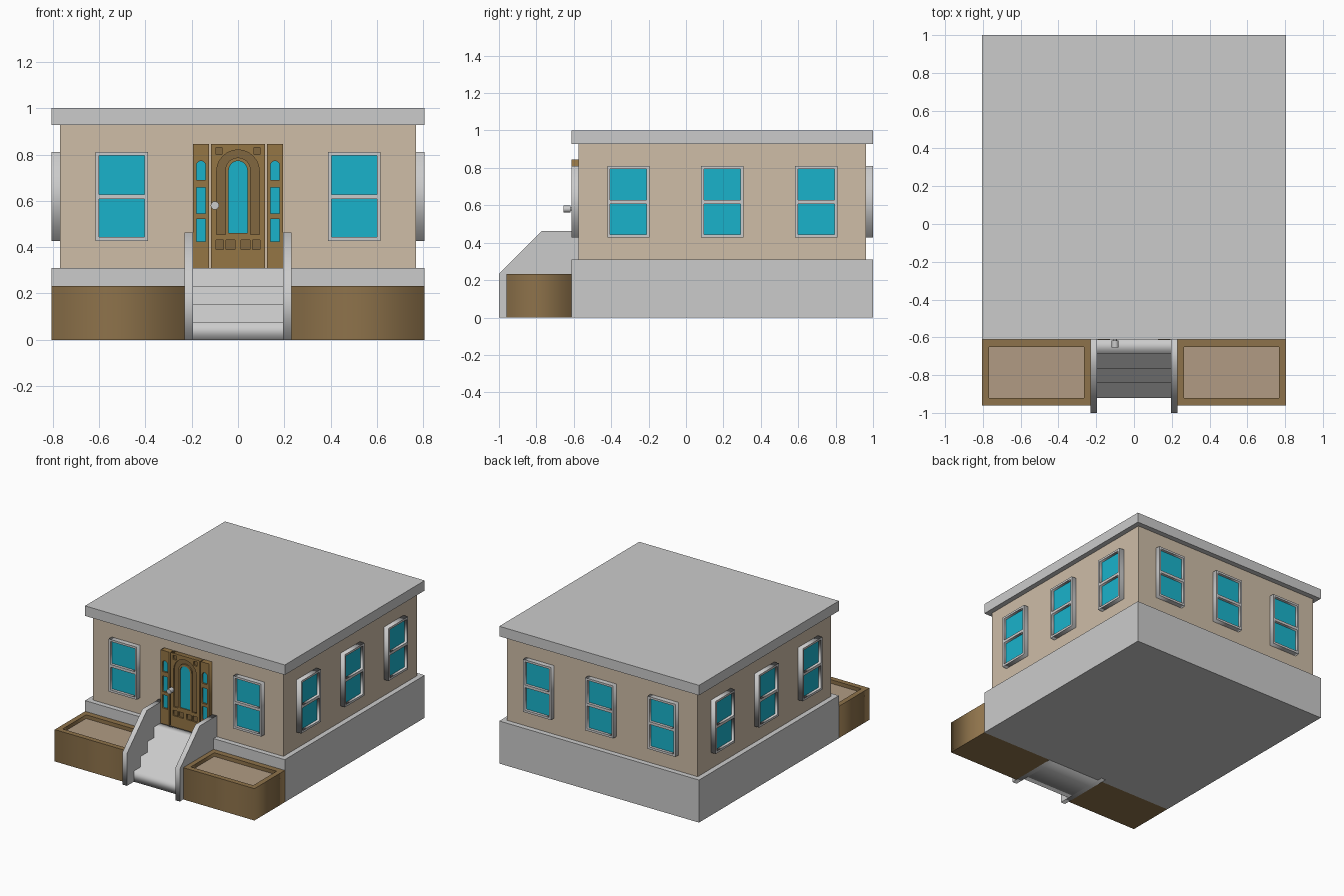
import bpy, bmesh
from math import pi, sin, cos
from mathutils import Matrix

if "Cube" in bpy.data.objects:
    bpy.data.objects.remove(bpy.data.objects["Cube"])

T = Matrix.Translation
CY, W = 0.194, 0.768      # centre of the house in y, half width of the walls


def material(name, rgb):
    m = bpy.data.materials.new(name)
    m.diffuse_color = (*rgb, 1)
    m.use_nodes = True
    m.node_tree.nodes["Principled BSDF"].inputs["Base Color"].default_value = m.diffuse_color
    return m


TAN = material("wall_tan", (0.62, 0.51, 0.39))
BROWN = material("planter_brown", (0.27, 0.17, 0.07))
WOOD = material("door_wood", (0.30, 0.18, 0.06))
DARK = material("door_panel_wood", (0.22, 0.135, 0.05))
SOIL = material("soil", (0.44, 0.33, 0.23))
GLASS = material("glass", (0.01, 0.45, 0.60))


def add(name, bm, mat=None):
    bmesh.ops.remove_doubles(bm, verts=bm.verts, dist=1e-5)
    bmesh.ops.recalc_face_normals(bm, faces=bm.faces)
    me = bpy.data.meshes.new(name)
    bm.to_mesh(me)
    bm.free()
    ob = bpy.data.objects.new(name, me)
    bpy.context.collection.objects.link(ob)
    if mat:
        me.materials.append(mat)
    return ob


def box(name, lo, hi, mat=None):
    bm = bmesh.new()
    size = [b - a for a, b in zip(lo, hi)]
    mid = [(a + b) / 2 for a, b in zip(lo, hi)]
    bmesh.ops.create_cube(bm, size=1, matrix=T(mid) @ Matrix.Diagonal((*size, 1)))
    return add(name, bm, mat)


def plate(name, outlines, d0, d1, matrix, mat=None):
    """Flat shape (first outline, then holes) extruded from depth d0 to d1."""
    cu = bpy.data.curves.new(name, 'CURVE')
    cu.dimensions = '2D'
    cu.fill_mode = 'BOTH'
    cu.extrude = (d1 - d0) / 2
    for pts in outlines:
        sp = cu.splines.new('POLY')
        sp.points.add(len(pts) - 1)
        for p, (u, v) in zip(sp.points, pts):
            p.co = (u, v, 0, 1)
        sp.use_cyclic_u = True
    tmp = bpy.data.objects.new(name, cu)
    me = bpy.data.meshes.new_from_object(tmp)
    me.transform(matrix @ T((0, 0, (d0 + d1) / 2)))
    bm = bmesh.new()
    bm.from_mesh(me)
    bpy.data.objects.remove(tmp)
    bpy.data.curves.remove(cu)
    bpy.data.meshes.remove(me)
    return add(name, bm, mat)


def rect(u0, u1, v0, v1):
    return [(u0, v0), (u1, v0), (u1, v1), (u0, v1)]


def arch(c, r, v0, v1, n=12):
    """Upright opening with a round top."""
    top = [(c + r * cos(pi * i / n), v1 - r + r * sin(pi * i / n)) for i in range(n + 1)]
    return [(c - r, v0), (c + r, v0)] + top


def wall_frame(angle):
    """Local x runs along the wall, y up, z outwards; angle 0 is the front."""
    return (T((0, CY, 0)) @ Matrix.Rotation(angle, 4, 'Z') @ T((0, -W, 0))
            @ Matrix.Rotation(pi / 2, 4, 'X'))


SIDE = Matrix.Rotation(pi / 2, 4, 'Z') @ Matrix.Rotation(pi / 2, 4, 'X')  # y, z profiles

# main body
box("foundation", (-0.805, -0.611, 0), (0.805, 1, 0.31))
box("walls", (-W, CY - W, 0.31), (W, CY + W, 0.93), TAN)
box("roof_slab", (-0.805, -0.611, 0.927), (0.805, 1, 1))

# windows on all four walls
for k, side in enumerate(("front", "right", "back", "left")):
    M = wall_frame(k * pi / 2)
    for i, u in enumerate((-0.502, 0.502) if k == 0 else (-0.502, 0, 0.502)):
        plate(f"{side}_window_frame_{i}",
              [rect(u - 0.113, u + 0.113, 0.427, 0.81),
               rect(u - 0.098, u + 0.098, 0.443, 0.608),
               rect(u - 0.098, u + 0.098, 0.628, 0.795)], 0, 0.037, M)
        plate(f"{side}_window_glass_{i}",
              [rect(u - 0.1, u + 0.1, 0.44, 0.798)], 0, 0.017, M, GLASS)

# door leaf: face with panel openings over a darker backing
F = wall_frame(0)
panels = [rect(s * a, s * b, 0.39, 0.43) for s in (-1, 1) for a, b in ((0.012, 0.052), (0.062, 0.095))]
panels += [rect(s * 0.068, s * 0.095, 0.80, 0.83) for s in (-1, 1)]
plate("door_face", [rect(-0.116, 0.116, 0.31, 0.845), arch(0, 0.092, 0.455, 0.82)] + panels,
      0.02, 0.036, F, WOOD)
plate("door_backing", [rect(-0.116, 0.116, 0.31, 0.845)], 0, 0.026, F, DARK)
plate("door_glass_trim", [arch(0, 0.055, 0.447, 0.787), arch(0, 0.04, 0.462, 0.772)],
      0.02, 0.036, F, WOOD)
plate("door_glass", [arch(0, 0.042, 0.46, 0.774)], 0.02, 0.029, F, GLASS)

# sidelights
for name, s in (("left", -1), ("right", 1)):
    c = 0.16 * s
    plate(f"{name}_sidelight_frame",
          [rect(c - 0.034, c + 0.034, 0.31, 0.845), arch(c, 0.02, 0.69, 0.772),
           rect(c - 0.02, c + 0.02, 0.545, 0.658), rect(c - 0.02, c + 0.02, 0.425, 0.522)],
          0, 0.039, F, WOOD)
    plate(f"{name}_sidelight_glass", [rect(c - 0.022, c + 0.022, 0.42, 0.775)],
          0, 0.026, F, GLASS)

# door knob
for name, r, d0, d1 in (("knob_neck", 0.009, 0.03, 0.05), ("knob", 0.018, 0.043, 0.081)):
    bm = bmesh.new()
    bmesh.ops.create_cone(bm, cap_ends=True, segments=16, radius1=r, radius2=r, depth=d1 - d0,
                          matrix=F @ T((-0.1, 0.58, (d0 + d1) / 2)))
    ob = add(name, bm)
    bpy.context.view_layer.objects.active = ob
    ob.select_set(True)
    bpy.ops.object.shade_smooth_by_angle()
    ob.select_set(False)

# front steps
profile = [(-0.605, 0)]
for i in range(4):
    y = -0.92 + i * 0.0773
    profile += [(y, i * 0.0775), (y, (i + 1) * 0.0775)]
profile += [(-0.605, 0.31)]
plate("steps", [profile], -0.196, 0.196, SIDE)

# stair side walls and planters
cheek = [(-1, 0), (-0.574, 0), (-0.574, 0.463), (-0.77, 0.463), (-1, 0.235)]
for name, s in (("left", -1), ("right", 1)):
    x0, x1 = sorted((s * 0.195, s * 0.231))
    plate(f"{name}_stair_wall", [cheek], x0, x1, SIDE)
    plate(f"{name}_planter",
          [rect(s * 0.231, s * 0.805, -0.96, -0.611), rect(s * 0.265, s * 0.768, -0.922, -0.652)],
          0, 0.232, Matrix(), BROWN)
    x0, x1 = sorted((s * 0.262, s * 0.77))
    box(f"{name}_planter_floor", (x0, -0.924, 0), (x1, -0.65, 0.02), BROWN)
    box(f"{name}_soil", (x0, -0.924, 0.02), (x1, -0.65, 0.205), SOIL)
